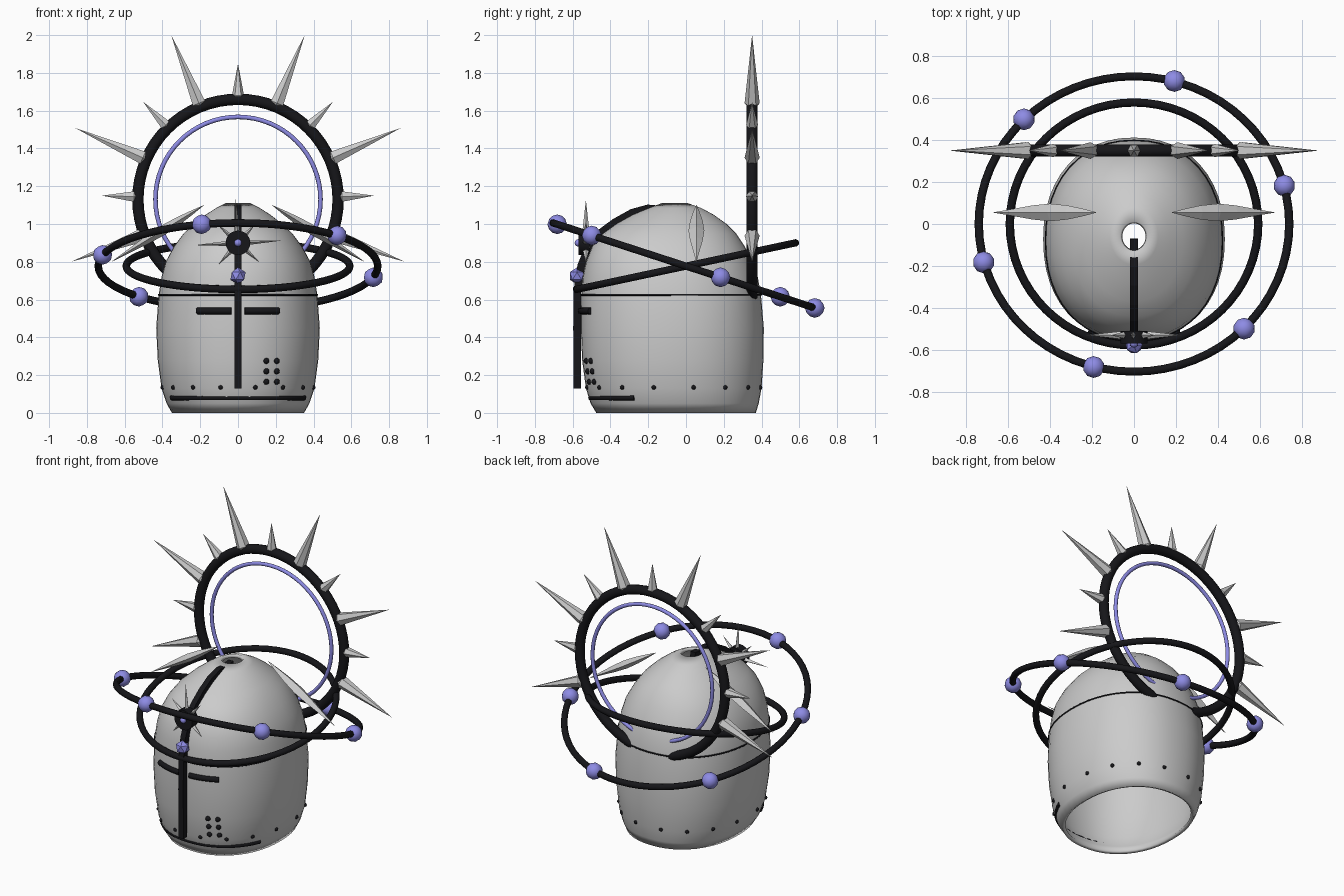
import bpy, bmesh
from math import sin, cos, pi, radians, copysign
from mathutils import Vector, Matrix

if "Cube" in bpy.data.objects:
    bpy.data.objects.remove(bpy.data.objects["Cube"])


def material(name, rgb):
    m = bpy.data.materials.new(name)
    m.diffuse_color = (*rgb, 1)
    m.use_nodes = True
    m.node_tree.nodes["Principled BSDF"].inputs["Base Color"].default_value = m.diffuse_color
    return m


BLACK = material("black_metal", (0.008, 0.008, 0.01))
VIOLET = material("violet_glow", (0.27, 0.26, 0.78))


def finish(ob, name, mat=None, smooth=True):
    ob.name = name
    if mat:
        ob.data.materials.append(mat)
    if smooth:
        bpy.ops.object.select_all(action='DESELECT')
        ob.select_set(True)
        bpy.context.view_layer.objects.active = ob
        bpy.ops.object.shade_smooth_by_angle(angle=radians(40))
    return ob


def from_bmesh(bm, name, mat=None, smooth=True):
    bmesh.ops.recalc_face_normals(bm, faces=bm.faces)
    me = bpy.data.meshes.new(name)
    bm.to_mesh(me)
    bm.free()
    ob = bpy.data.objects.new(name, me)
    bpy.context.collection.objects.link(ob)
    return finish(ob, name, mat, smooth)


def bridge(bm, a, b):
    for i in range(len(a)):
        j = (i + 1) % len(a)
        bm.faces.new((a[i], a[j], b[j], b[i]))


# Helmet profile: z, half width, front y, back y
PROFILE = [(0, .35, -.475, .37), (.05, .378, -.505, .385), (.13, .405, -.53, .4),
           (.28, .425, -.55, .41), (.45, .433, -.557, .412), (.625, .42, -.555, .397),
           (.72, .405, -.547, .38), (.8, .383, -.53, .352), (.88, .34, -.498, .312),
           (.95, .288, -.44, .265), (1.0, .235, -.37, .215), (1.05, .17, -.28, .145),
           (1.085, .115, -.195, .08), (1.11, .065, -.13, .01)]


def section(z):
    for p, q in zip(PROFILE, PROFILE[1:]):
        if z <= q[0]:
            t = (z - p[0]) / (q[0] - p[0])
            return [u + (v - u) * t for u, v in zip(p[1:], q[1:])]
    return PROFILE[-1][1:]


def surf(z, a):
    rx, yf, yb = section(z)
    e = 2 / (2.2 if z < 1 else 2)
    c, s = cos(a), sin(a)
    return Vector((copysign(abs(c) ** e, c) * rx,
                   (yf + yb) / 2 + copysign(abs(s) ** e, s) * (yb - yf) / 2, z))


def front(x, z):
    rx, yf, yb = section(z)
    return Vector((x, (yf + yb) / 2 - (yb - yf) / 2 * (1 - abs(x / rx) ** 2.2) ** (1 / 2.2), z))


def tube(name, pts, r, mat, cyclic=False):
    cu = bpy.data.curves.new(name, 'CURVE')
    cu.dimensions = '3D'
    cu.bevel_depth, cu.bevel_resolution, cu.use_fill_caps = r, 2, True
    sp = cu.splines.new('POLY')
    sp.points.add(len(pts) - 1)
    for p, co in zip(sp.points, pts):
        p.co = (*co, 1)
    sp.use_cyclic_u = cyclic
    cu.materials.append(mat)
    ob = bpy.data.objects.new(name, cu)
    bpy.context.collection.objects.link(ob)


def torus(name, loc, rot, R, r, mat):
    bpy.ops.mesh.primitive_torus_add(location=loc, rotation=rot, major_radius=R, minor_radius=r,
                                     major_segments=64, minor_segments=10)
    finish(bpy.context.object, name, mat)


def ball(name, loc, r, mat, sub=2):
    bpy.ops.mesh.primitive_ico_sphere_add(subdivisions=sub, radius=r, location=loc)
    return finish(bpy.context.object, name, mat, sub > 1)


def spike(name, base, direction, length, r, back, sides=6, flat=1):
    """Double-ended pointed spike along a direction."""
    bm = bmesh.new()
    ring = [bm.verts.new((r * cos(2 * pi * i / sides), r * flat * sin(2 * pi * i / sides), 0))
            for i in range(sides)]
    for tip in (bm.verts.new((0, 0, length)), bm.verts.new((0, 0, -back))):
        for i in range(sides):
            bm.faces.new((ring[i], ring[(i + 1) % sides], tip))
    q = Vector(direction).to_track_quat('Z', 'Y').to_matrix().to_4x4()
    bm.transform(Matrix.Translation(base) @ q)
    return from_bmesh(bm, name, smooth=False)


# Helmet shell, open at the neck and crown
N = 48
bm = bmesh.new()
rings = [[bm.verts.new(surf(p[0], 2 * pi * i / N)) for i in range(N)] for p in PROFILE]
for a, b in zip(rings, rings[1:]):
    bridge(bm, a, b)
shell = from_bmesh(bm, "helmet_shell")
sol = shell.modifiers.new("thickness", 'SOLIDIFY')
sol.thickness, sol.offset = 0.022, -1

# Seam around the brow and trim at the front of the neck
tube("brow_seam", [surf(.625, 2 * pi * i / N) for i in range(N)], .005, BLACK, True)
tube("neck_trim", [surf(.08, pi * (1.15 + .7 * i / 24)) + Vector((0, .01, 0)) for i in range(25)],
     .014, BLACK)

# Rivets around the neck
for i in range(16):
    ball("rivet", surf(.135, 2 * pi * (i + .5) / 16), .012, BLACK)

# Breathing holes on one cheek
for x in (.15, .205):
    for z in (.165, .22, .275):
        ball("breath_hole", front(x, z), .016, BLACK)

# Eye slits
for s in (-1, 1):
    tube("eye_slit", [front(s * (.035 + .18 * i / 6), .54) for i in range(7)], .018, BLACK)

# Central crest bar running up the face and over the crown
path = [Vector(p) for p in ((0, -.575, .13), (0, -.577, .45), (0, -.575, .65), (0, -.555, .78),
                            (0, -.51, .89), (0, -.45, .955), (0, -.375, 1.01), (0, -.285, 1.06),
                            (0, -.2, 1.083), (0, -.15, 1.078), (0, -.07, 1.085))]
bm = bmesh.new()
loops = []
for i, p in enumerate(path):
    t = (path[min(i + 1, len(path) - 1)] - path[max(i - 1, 0)]).normalized()
    n = Vector((0, -t.z, t.y)) * .02
    x = Vector((.018, 0, 0))
    loops.append([bm.verts.new(p + v) for v in (n + x, n - x, -n - x, -n + x)])
for a, b in zip(loops, loops[1:]):
    bridge(bm, a, b)
bm.faces.new(loops[0])
bm.faces.new(loops[-1])
from_bmesh(bm, "crest_bar", BLACK, False)

# Forehead star with medallion and gems
for i in range(8):
    a = i * pi / 4 + radians(3)
    spike("star_ray", (.03 * cos(a), -.53, .9 + .03 * sin(a)), (cos(a), 0, sin(a)),
          .2 if i % 2 == 0 else .12, .022, .03, 4, .7)
bpy.ops.mesh.primitive_cylinder_add(vertices=24, radius=.065, depth=.06, location=(0, -.54, .9),
                                    rotation=(pi / 2, 0, 0))
finish(bpy.context.object, "medallion", BLACK)
ball("medallion_gem", (0, -.57, .9), .02, VIOLET)
ball("brow_gem", (0, -.577, .725), .045, VIOLET, 1)

# Two tilted orbit rings, the outer one carrying six orbs
C = Vector((0, 0, .777))
tilt = radians(-18)
torus("outer_orbit", C, (tilt, 0, 0), .74, .02, BLACK)
torus("inner_orbit", C, (radians(12), 0, 0), .592, .02, BLACK)
for i in range(6):
    a = radians(15 + 60 * i)
    p = Matrix.Rotation(tilt, 3, 'X') @ Vector((cos(a), sin(a), 0))
    ball("orbit_orb", C + p * .742, .052, VIOLET)

# Halo behind the head with a thin inner ring and eleven spikes
H = Vector((0, .35, 1.13))
torus("halo", H, (pi / 2, 0, 0), .53, .03, BLACK)
torus("halo_inner_ring", H, (pi / 2, 0, 0), .437, .012, VIOLET)
for i in range(-5, 6):
    a = radians(90 + 22.1 * i)
    d = Vector((cos(a), 0, sin(a)))
    long = i % 2
    spike("halo_spike", H + d * .55, d, .39 if long else .17, .04 if long else .032, .05)

# Leaf-shaped side blades
for s in (-1, 1):
    a, b = Vector((s * .18, .055, 1.1)), Vector((s * .67, .055, .8))
    axis = (b - a).normalized()
    nrm = axis.cross(Vector((0, 1, 0)))
    bm = bmesh.new()
    loops = []
    for t, w in ((0, .02), (.12, .4), (.28, .8), (.45, 1), (.62, .8), (.8, .42), (1, .02)):
        p = a.lerp(b, t)
        y, n = Vector((0, .042 * w, 0)), nrm * .026 * w
        loops.append([bm.verts.new(p + v) for v in (y, n, -y, -n)])
    for u, v in zip(loops, loops[1:]):
        bridge(bm, u, v)
    bm.faces.new(loops[0])
    bm.faces.new(loops[-1])
    from_bmesh(bm, "side_blade", smooth=False)
